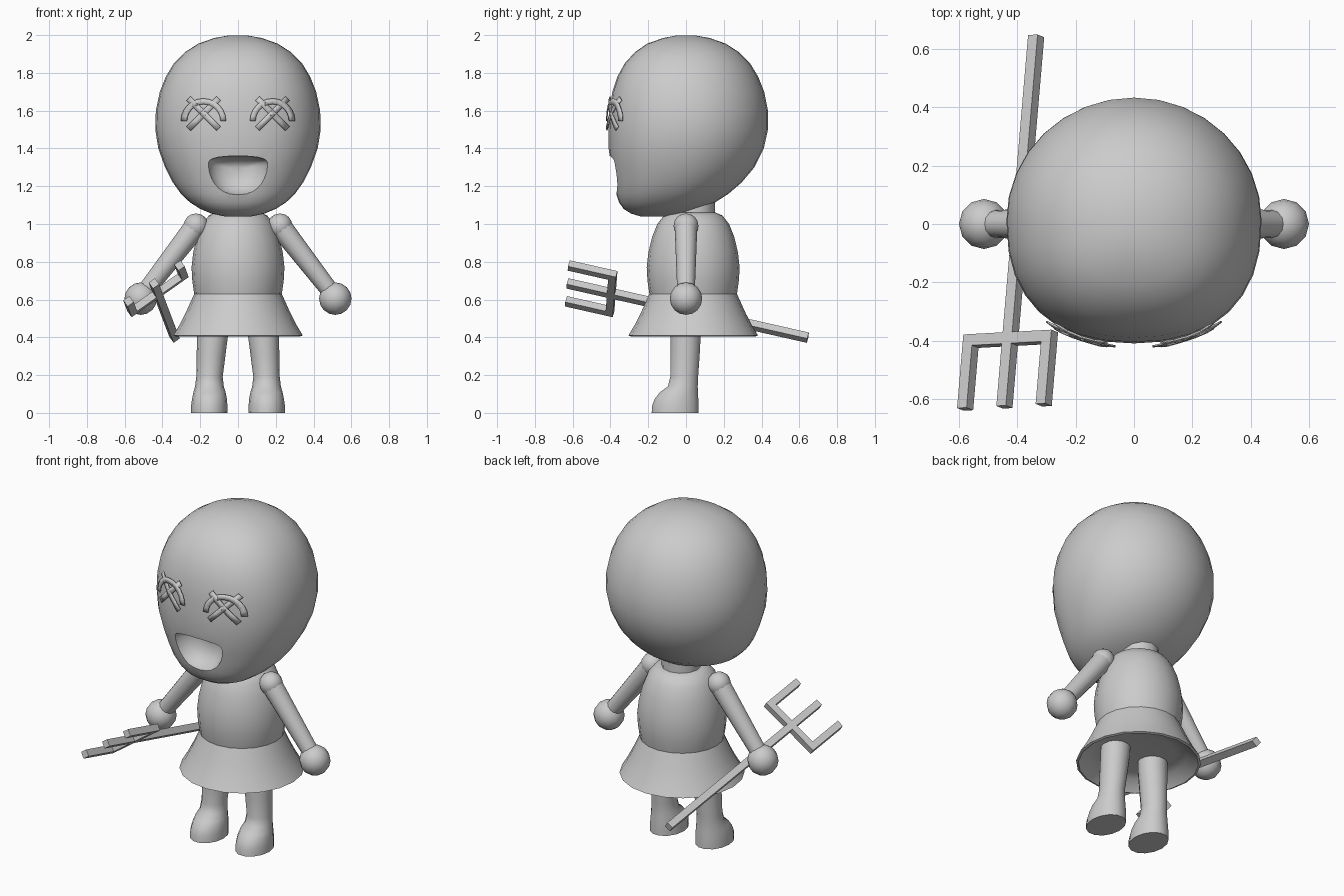
import bpy, bmesh, math
from mathutils import Vector

if "Cube" in bpy.data.objects:
    bpy.data.objects.remove(bpy.data.objects["Cube"])

grey = bpy.data.materials.new("plain grey")
grey.diffuse_color = (0.6, 0.6, 0.6, 1)
grey.use_nodes = True
grey.node_tree.nodes["Principled BSDF"].inputs["Base Color"].default_value = grey.diffuse_color


def finish(name, bm, angle=40):
    bmesh.ops.recalc_face_normals(bm, faces=bm.faces)
    me = bpy.data.meshes.new(name)
    bm.to_mesh(me)
    bm.free()
    ob = bpy.data.objects.new(name, me)
    bpy.context.collection.objects.link(ob)
    me.materials.append(grey)
    bpy.ops.object.select_all(action='DESELECT')
    bpy.context.view_layer.objects.active = ob
    ob.select_set(True)
    if angle:
        bpy.ops.object.shade_smooth_by_angle(angle=math.radians(angle))
    return ob


def loft(name, rings, angle=40):
    """Skin a list of point rings and cap both ends."""
    bm = bmesh.new()
    vs = [[bm.verts.new(p) for p in r] for r in rings]
    n = len(vs[0])
    for a, b in zip(vs, vs[1:]):
        for i in range(n):
            bm.faces.new((a[i], a[(i + 1) % n], b[(i + 1) % n], b[i]))
    bm.faces.new(vs[0])
    bm.faces.new(vs[-1])
    return finish(name, bm, angle)


def spow(v, p):
    return math.copysign(abs(v) ** p, v)


def oval(z, cx, w, yf, yb, seg, nf=2.0):
    """Horizontal ring; nf squares off the front half."""
    cy, d = (yf + yb) / 2, (yb - yf) / 2
    pts = []
    for i in range(seg):
        t = 2 * math.pi * i / seg
        p = 2 / nf if math.sin(t) < 0 else 1.0
        pts.append((cx + w * spow(math.cos(t), p), cy + d * spow(math.sin(t), p), z))
    return pts


def sphere(name, c, r, seg=12):
    bm = bmesh.new()
    bmesh.ops.create_uvsphere(bm, u_segments=seg, v_segments=seg // 2 + 2, radius=r)
    bmesh.ops.translate(bm, verts=bm.verts, vec=c)
    return finish(name, bm, 60)


def limb(name, a, b, ra, rb, seg=12):
    a, b = Vector(a), Vector(b)
    u = (b - a).normalized()
    s = Vector((0, 1, 0))
    t = u.cross(s)
    ring = lambda c, r: [c + r * (s * math.cos(k) + t * math.sin(k))
                         for k in (2 * math.pi * i / seg for i in range(seg))]
    return loft(name, [ring(a, ra), ring(b, rb)])


# Head: z, half width, front y, back y
head_rows = [(1.04, .07, -.24, -.09), (1.055, .14, -.29, -.01), (1.08, .20, -.33, .07),
             (1.115, .255, -.355, .155), (1.16, .302, -.37, .225), (1.22, .345, -.38, .295),
             (1.30, .386, -.395, .362), (1.40, .422, -.41, .412), (1.50, .438, -.41, .434),
             (1.60, .435, -.405, .434), (1.70, .414, -.39, .414), (1.78, .382, -.363, .382),
             (1.85, .34, -.325, .34), (1.91, .28, -.27, .28), (1.955, .21, -.205, .21),
             (1.985, .125, -.12, .125), (1.998, .05, -.05, .05)]
head = loft("head", [oval(z, 0, w, f, b, 32, 2.35) for z, w, f, b in head_rows], 60)

# Eyes: thin bands that follow the face, found before the mouth is cut
bpy.context.view_layer.update()


def on_face(x, z):
    hit, loc, _, _ = head.ray_cast(Vector((x, -2, z)), Vector((0, 1, 0)))
    return Vector((x, loc.y - 0.02, z))


def band(name, pairs):
    bm = bmesh.new()
    rows = [[bm.verts.new(on_face(*p)) for p in pr] for pr in pairs]
    for (a, b), (c, d) in zip(rows, rows[1:]):
        bm.faces.new((a, b, d, c))
    ob = finish(name, bm, 40)
    m = ob.modifiers.new("thickness", 'SOLIDIFY')
    m.thickness = 0.006


for side, label in ((-1, "right"), (1, "left")):
    cx, cz = side * .183, 1.545
    arcs = [math.pi * i / 12 for i in range(13)]
    band(label + "_eye_arch", [[(cx + r * math.cos(t), cz + r * math.sin(t))
                                for r in (.09, .12)] for t in arcs])
    for k in (-1, 1):
        e = .011
        band(label + "_eye_stroke", [[(cx + s * .08 - e * k, 1.585 + s * .08 * k + e),
                                      (cx + s * .08 + e * k, 1.585 + s * .08 * k - e)]
                                     for s in (-1, -.5, 0, .5, 1)])

# Open mouth: rounded D-shaped bowl cut out of the head


def mouth_ring(y, s):
    pts = []
    for i in range(28):
        t = 2 * math.pi * i / 28
        c, n = math.cos(t), math.sin(t)
        dz = .05 * spow(n, .6) if n > 0 else .16 * n
        pts.append((s * .16 * spow(c, .85), y, 1.29 + s * (dz + .02)))
    return pts


cutter = loft("mouth_cutter", [mouth_ring(y, s) for y, s in
              ((-.6, 1), (-.385, 1), (-.345, .92), (-.31, .75), (-.285, .5), (-.275, .2))])
cutter.hide_render = True
bpy.context.view_layer.objects.active = head
cut = head.modifiers.new("mouth", 'BOOLEAN')
cut.operation, cut.object, cut.solver = 'DIFFERENCE', cutter, 'EXACT'
bpy.ops.object.modifier_apply(modifier="mouth")
bpy.data.objects.remove(cutter)
head.select_set(True)
bpy.ops.object.shade_smooth_by_angle(angle=math.radians(45))


def turned(name, profile, seg=20, cy=.038, angle=40):
    return loft(name, [oval(z, 0, r, cy - r, cy + r, seg) for r, z in profile], angle)


# Neck, torso and hollow skirt
turned("neck", [(.11, 1.0), (.108, 1.2)], 12, .045)
turned("torso", [(.2, .5), (.232, .63), (.242, .70), (.246, .77), (.237, .85), (.218, .93),
                 (.19, 1.0), (.155, 1.045), (.12, 1.06)])
turned("skirt", [(.232, .63), (.25, .59), (.277, .53), (.31, .465), (.343, .41), (.33, .405),
                 (.27, .46), (.2, .47)])

# Legs with feet, arms and hands
leg_rows = [(0, .152, .097, -.185, .07), (.04, .152, .096, -.182, .07), (.075, .151, .092, -.168, .068),
            (.11, .151, .085, -.14, .066), (.14, .151, .076, -.098, .064), (.19, .151, .07, -.085, .066),
            (.30, .143, .076, -.085, .074), (.41, .135, .082, -.083, .08), (.52, .13, .085, -.08, .085)]
for side, label in ((-1, "right"), (1, "left")):
    loft(label + "_leg", [oval(z, side * cx, w, f, b, 14) for z, cx, w, f, b in leg_rows], 50)
    sphere(label + "_shoulder", (side * .222, 0, .99), .066)
    limb(label + "_arm", (side * .225, 0, .985), (side * .50, 0, .63), .06, .046)
    sphere(label + "_hand", (side * .515, 0, .605), .086)

# Three-pronged fork held on the right
along = Vector((-.0856, -1, .2257)).normalized()
across = Vector((.148, .008, .104)).normalized()
hub = Vector((-.425, -.395, .633))


def bar(name, a, b, half=.02):
    u = (b - a).normalized()
    s = across if abs(u.dot(across)) < .5 else along
    t = u.cross(s).normalized()
    corners = [(1, 1), (-1, 1), (-1, -1), (1, -1)]
    loft(name, [[c + half * (i * s + j * t) for i, j in corners] for c in (a, b)], 0)


bar("fork_shaft", hub - along * 1.07, hub + along * .24)
bar("fork_crossbar", hub - across * .185, hub + across * .185)
for k in (-1, 1):
    root = hub + across * (k * .165)
    bar("fork_prong", root, root + along * .24)
